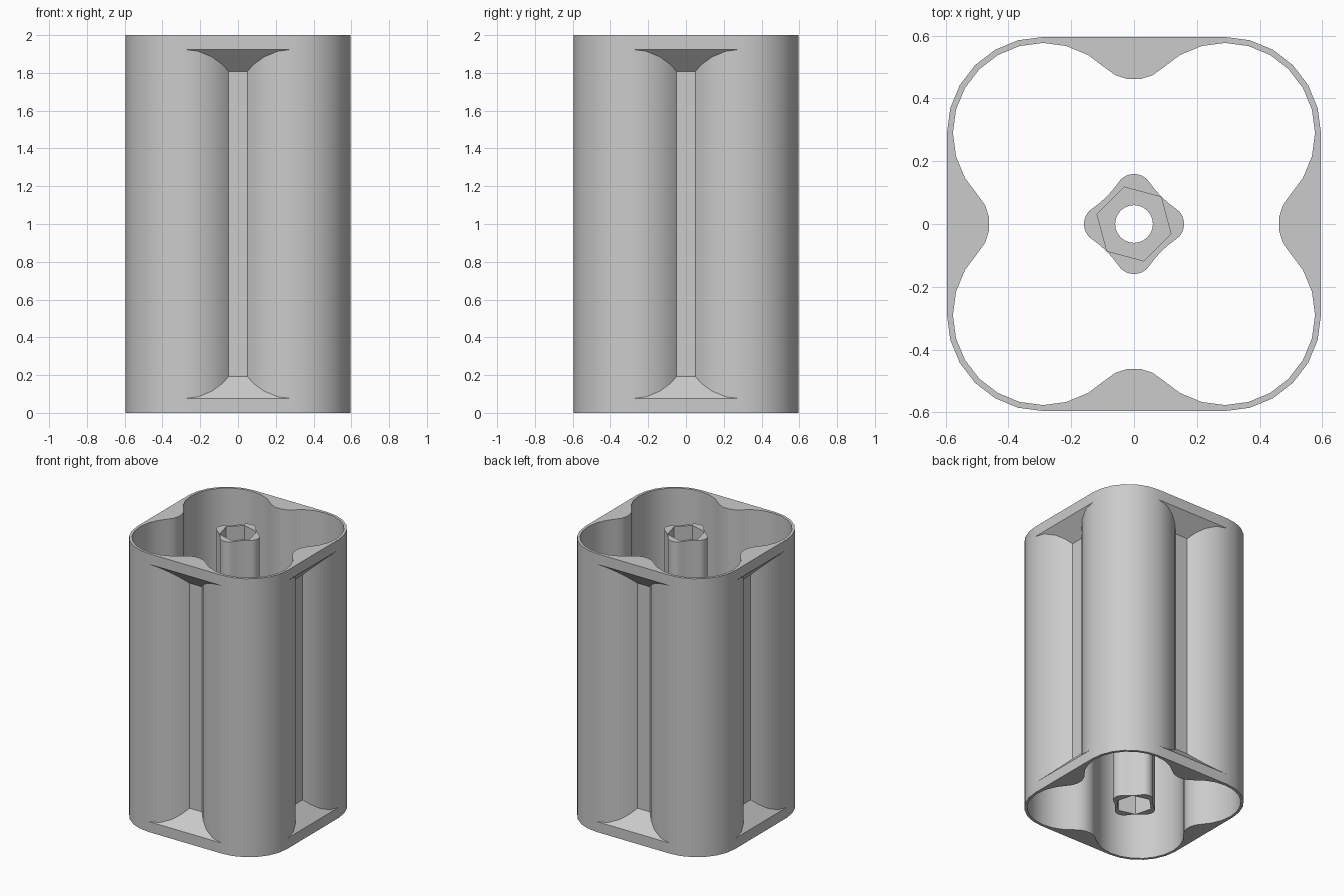
import bpy, bmesh
from math import radians, sin, cos, pi
from mathutils import Vector, Matrix

cube = bpy.data.objects.get("Cube")
if cube:
    bpy.data.objects.remove(cube)

HEIGHT = 2.0
CELL = 0.29        # offset of each cell axis from the centre lines
R_OUT = 0.306      # outer wall radius
R_IN = 0.287       # bore radius
RIM = 0.075        # height of the straight end rims
SIDE = CELL + R_OUT

grey = bpy.data.materials.new("plain_grey")
grey.use_nodes = True
grey.diffuse_color = (0.6, 0.6, 0.6, 1)
grey.node_tree.nodes["Principled BSDF"].inputs["Base Color"].default_value = (0.6, 0.6, 0.6, 1)


def steps(a, b, n):
    return [a + (b - a) * i / n for i in range(n + 1)]


def arc(cx, cy, r, degrees):
    return [Vector((cx + r * cos(radians(d)), cy + r * sin(radians(d)), 0)) for d in degrees]


def mirrored(points):
    return [Vector((-p.x, p.y, p.z)) for p in reversed(points)]


def four_fold(quarter):
    return [Matrix.Rotation(k * pi / 2, 3, 'Z') @ p for k in range(4) for p in quarter]


def at(points, z):
    return [Vector((p.x, p.y, z)) for p in points]


def flipped(ring):
    return [Vector((p.x, p.y, HEIGHT - p.z)) for p in ring]


def loft(name, rings):
    """Skin a closed series of equal rings into one solid."""
    bm = bmesh.new()
    loops = [[bm.verts.new(p) for p in ring] for ring in rings]
    for a, b in zip(loops, loops[1:] + loops[:1]):
        for i in range(len(a)):
            j = (i + 1) % len(a)
            bm.faces.new((a[i], a[j], b[j], b[i]))
    bmesh.ops.remove_doubles(bm, verts=bm.verts, dist=0.0002)
    bmesh.ops.recalc_face_normals(bm, faces=bm.faces)
    mesh = bpy.data.meshes.new(name)
    bm.to_mesh(mesh)
    bm.free()
    mesh.materials.append(grey)
    obj = bpy.data.objects.new(name, mesh)
    bpy.context.collection.objects.link(obj)
    bpy.ops.object.select_all(action='DESELECT')
    obj.select_set(True)
    bpy.context.view_layer.objects.active = obj
    bpy.ops.object.shade_smooth_by_angle(angle=radians(30))
    return obj


# Four-lobed shell: corner arc, then the groove between two cells
corner = steps(0, 90, 6)
groove_half = arc(CELL, CELL, R_OUT, [105, 120, 132, 141.7])
floor = [Vector((x, groove_half[-1].y, 0)) for x in (0.017, -0.017)]
groove = groove_half + floor + mirrored(groove_half)
corner_out = arc(CELL, CELL, R_OUT, corner)
outer = four_fold(corner_out + groove)
base = four_fold(corner_out + [Vector((p.x, SIDE, 0)) for p in groove])

bore_half = arc(CELL, CELL, R_IN, [105, 120, 133.9])
ridge = arc(0, 0.591, 0.131, steps(-46.1, -133.9, 5))[1:-1]
inner = four_fold(arc(CELL, CELL, R_IN, corner) + bore_half + ridge + mirrored(bore_half))

# Each groove ends in a 45 degree slope that meets the straight rim
slope = [Vector((o.x, o.y, RIM + (b - o).length)) for o, b in zip(outer, base)]
lower = [at(inner, 0), at(base, 0), at(base, RIM), slope]
loft("cell_shell", lower + [flipped(r) for r in reversed(lower)])

# Central spacer post, with a nut pocket at each end and a bolt hole
lobe = (arc(CELL, CELL, R_IN, [225, 219])
        + arc(0, 0.1006, 0.059, steps(33.1, 146.9, 8))
        + arc(-CELL, CELL, R_IN, [-39]))
post = four_fold(lobe)
angles = [45 + 7.5 * i for i in range(48)]
hexagon = [arc(0, 0, 0.1055 / cos(radians((a - 45) % 60 - 30)), [a])[0] for a in angles]
hole = arc(0, 0, 0.06, angles)
POCKET = 0.15
end = [at(hole, POCKET), at(hexagon, POCKET), at(hexagon, 0), at(post, 0)]
loft("centre_post", end + [flipped(r) for r in reversed(end)])
